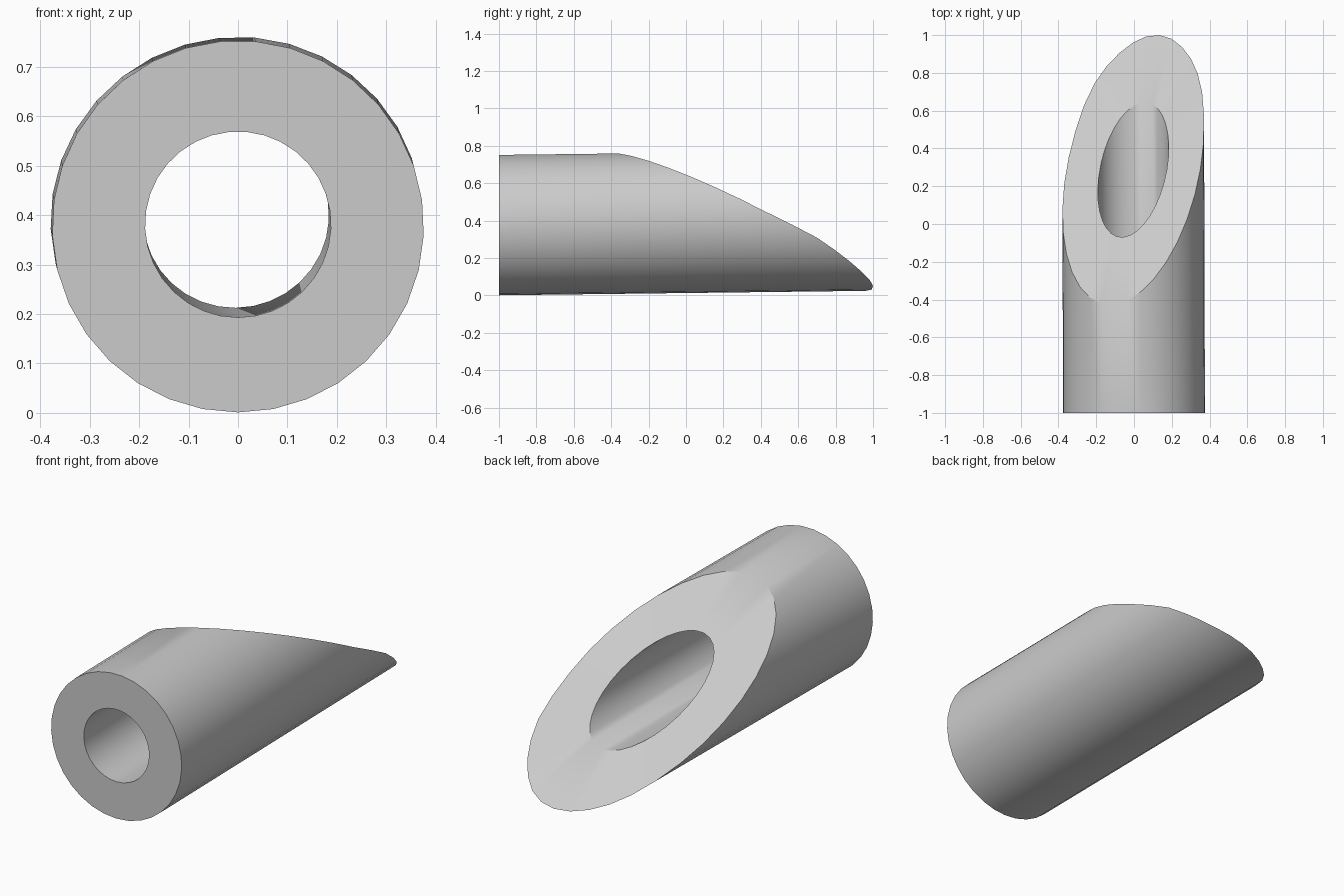
import bpy, bmesh, math

if "Cube" in bpy.data.objects:
    bpy.data.objects.remove(bpy.data.objects["Cube"])

SEG = 33


def cut_y(x, dz):
    # slanted end plane, leaning back and towards one side
    return 0.287 + 0.63 * x - 1.79 * dz


def ring(bm, r, zc, slanted):
    verts = []
    for i in range(SEG):
        a = -math.pi / 2 + 2 * math.pi * i / SEG
        x, dz = r * math.cos(a), r * math.sin(a)
        y = cut_y(x, dz) if slanted else -1.0
        # slight bulge of the outer rim near the tip
        if slanted and r > 0.3:
            y += 0.025 * max(0, 1 - abs(y - 0.68) / 0.25)
        # tube drifts very slightly upwards along its length
        t = y + 1
        verts.append(bm.verts.new((x - 0.003 * t, y, zc + dz + 0.012 * t)))
    return verts


bm = bmesh.new()
# loops in order: outer front, outer slanted, inner slanted, inner front
loops = [ring(bm, 0.376, 0.377, False), ring(bm, 0.376, 0.377, True),
         ring(bm, 0.188, 0.381, True), ring(bm, 0.188, 0.381, False)]
for k in range(4):
    a, b = loops[k], loops[(k + 1) % 4]
    for i in range(SEG):
        j = (i + 1) % SEG
        bm.faces.new((a[i], a[j], b[j], b[i]))
bmesh.ops.recalc_face_normals(bm, faces=bm.faces[:])

# tube with slanted end
mesh = bpy.data.meshes.new("slant_cut_tube")
bm.to_mesh(mesh)
bm.free()
tube = bpy.data.objects.new("slant_cut_tube", mesh)
bpy.context.collection.objects.link(tube)
bpy.context.view_layer.objects.active = tube
tube.select_set(True)
bpy.ops.object.shade_smooth_by_angle(angle=math.radians(30))
